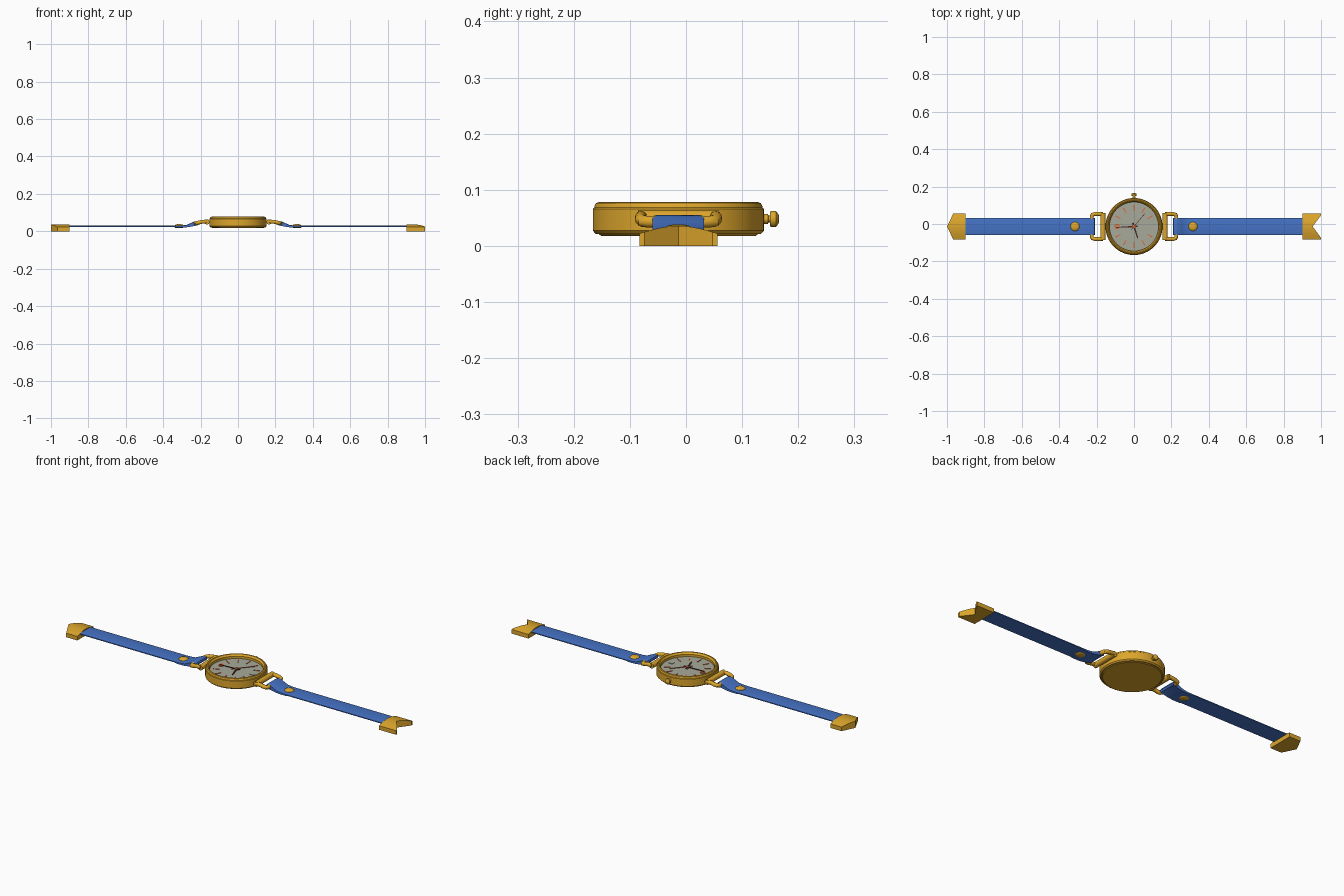
import bpy, bmesh, math
from mathutils import Vector, Matrix

if "Cube" in bpy.data.objects:
    bpy.data.objects.remove(bpy.data.objects["Cube"])

CY = -0.0135  # shared centre line of the watch


def mat(name, c):
    m = bpy.data.materials.new(name)
    m.diffuse_color = (*c, 1)
    m.use_nodes = True
    m.node_tree.nodes["Principled BSDF"].inputs["Base Color"].default_value = m.diffuse_color
    return m


GOLD = mat("gold", (0.72, 0.38, 0.025))
BLUE = mat("blue_strap", (0.06, 0.17, 0.56))
GREY = mat("dial_grey", (0.38, 0.40, 0.32))
RED = mat("marker_red", (0.75, 0.13, 0.03))
DARK = mat("hand_dark", (0.06, 0.02, 0.015))


def finish(name, bm, m, angle=35):
    bmesh.ops.remove_doubles(bm, verts=bm.verts, dist=1e-6)
    bmesh.ops.recalc_face_normals(bm, faces=bm.faces)
    me = bpy.data.meshes.new(name)
    bm.to_mesh(me)
    bm.free()
    me.materials.append(m)
    ob = bpy.data.objects.new(name, me)
    bpy.context.collection.objects.link(ob)
    bpy.ops.object.select_all(action='DESELECT')
    ob.select_set(True)
    bpy.context.view_layer.objects.active = ob
    bpy.ops.object.shade_smooth_by_angle(angle=math.radians(angle))
    return ob


def lathe(name, prof, m, n=64, matrix=Matrix()):
    bm = bmesh.new()
    vs = [bm.verts.new((r, 0, z)) for r, z in prof]
    es = [bm.edges.new(p) for p in zip(vs, vs[1:])]
    bmesh.ops.spin(bm, geom=vs + es, cent=(0, 0, 0), axis=(0, 0, 1),
                   angle=2 * math.pi, steps=n)
    bmesh.ops.transform(bm, matrix=matrix, verts=bm.verts)
    return finish(name, bm, m)


def loft(name, rings, m, closed=False):
    bm = bmesh.new()
    rs = [[bm.verts.new(p) for p in ring] for ring in rings]
    k = len(rs[0])
    for a, b in zip(rs, rs[1:] + rs[:1] if closed else rs[1:]):
        for i in range(k):
            j = (i + 1) % k
            bm.faces.new((a[i], a[j], b[j], b[i]))
    if not closed:
        bm.faces.new(rs[0])
        bm.faces.new(rs[-1])
    return finish(name, bm, m)


def tube(name, pts, r, m, n=14, closed=False):
    pts = [Vector(p) for p in pts]
    rings = []
    for i, p in enumerate(pts):
        if closed:
            d = pts[(i + 1) % len(pts)] - pts[i - 1]
        else:
            d = pts[min(i + 1, len(pts) - 1)] - pts[max(i - 1, 0)]
        d.normalize()
        u = d.cross(Vector((0, 0, 1))).normalized()
        v = u.cross(d)
        rings.append([p + r * (math.cos(t) * u + math.sin(t) * v)
                      for t in (2 * math.pi * q / n for q in range(n))])
    return loft(name, rings, m, closed)


def flat_bar(name, ang, r0, r1, w0, w1, z, m):
    # thin bar lying on the dial, pointing outward at an angle
    rot = Matrix.Translation((0, CY, 0)) @ Matrix.Rotation(math.radians(ang), 4, 'Z')
    outline = [(r0, -w0), (r1, -w1), (r1, w1), (r0, w0)]
    return loft(name, [[rot @ Vector((x, y, h)) for x, y in outline]
                       for h in (z, z + 0.0025)], m)


at = Matrix.Translation((0, CY, 0))

# case with back plate, bezel and recessed lip
lathe("watch_case", [(0, 0.018), (0.138, 0.018), (0.142, 0.021), (0.147, 0.021),
                     (0.1525, 0.027), (0.1525, 0.066), (0.150, 0.068), (0.150, 0.070),
                     (0.147, 0.076), (0.142, 0.078), (0.138, 0.077), (0.131, 0.068),
                     (0.131, 0.053), (0, 0.053)], GOLD, matrix=at)
lathe("dial", [(0, 0.054), (0.1305, 0.054), (0.1305, 0.056), (0, 0.056)], GREY, matrix=at)

# dial markers and hands
for i in range(12):
    if i not in (0, 6):
        flat_bar(f"hour_marker_{i}", 30 * i, 0.083, 0.115, 0.002, 0.003, 0.056, RED)
lathe("twelve_marker", [(0.006, 0.056), (0.006, 0.059), (0.014, 0.059), (0.014, 0.056)], RED,
      24, Matrix.Translation((-0.09, CY, 0)))
flat_bar("date_window", 0, 0.085, 0.108, 0.008, 0.008, 0.056, GREY)
flat_bar("minute_hand", 183, -0.02, 0.095, 0.004, 0.002, 0.060, DARK)
flat_bar("hour_hand", -72, -0.02, 0.065, 0.005, 0.003, 0.058, DARK)
flat_bar("second_hand", 50, -0.025, 0.09, 0.0012, 0.0012, 0.062, RED)
lathe("hand_pin", [(0, 0.056), (0.008, 0.056), (0.008, 0.065), (0, 0.066)], RED, 20, at)

# crown on the back side
lathe("crown", [(0, 0.135), (0.009, 0.135), (0.009, 0.146), (0.006, 0.147), (0.006, 0.150),
                (0.013, 0.150), (0.0145, 0.153), (0.0145, 0.160), (0.011, 0.163), (0.006, 0.166),
                (0, 0.166)], GOLD, 24,
      Matrix.Translation((0, 0, 0.048)) @ Matrix.Rotation(-math.pi / 2, 4, 'X'))


def clasp(name, s, outer):
    # arched end piece; outer(t) gives its tip line across the width
    rings = []
    for i in range(17):
        t = i / 8 - 1
        y, top = CY + 0.0695 * t, 0.022 + 0.0135 * math.cos(t * math.pi / 2)
        rings.append([(s * x, y, z) for x, z in
                      ((0.9, 0), (outer(abs(t)), 0), (outer(abs(t)), top), (0.9, top))])
    loft(name, rings, GOLD)


clasp("pointed_clasp", -1, lambda t: 1 - 0.034 * t)
clasp("notched_clasp", 1, lambda t: 0.955 + 0.045 * min(1, t * 1.15))

# strap side profile: folded around the lug bar, then thin to the clasp
STRAP = [(0.93, 0.030), (0.335, 0.030), (0.30, 0.031), (0.275, 0.034), (0.255, 0.043),
         (0.235, 0.052), (0.222, 0.055), (0.211, 0.051), (0.208, 0.043), (0.213, 0.035),
         (0.23, 0.031), (0.255, 0.024), (0.285, 0.020), (0.325, 0.020), (0.34, 0.023), (0.93, 0.023)]

for side, s in (("left", -1), ("right", 1)):
    rings = []
    for dy, dz in ((-0.046, -0.002), (-0.038, 0), (0.038, 0), (0.046, -0.002)):
        rings.append([(s * x, CY + dy, z + (dz if z > 0.025 else 0)) for x, z in STRAP])
    loft(f"{side}_strap", rings, BLUE)
    # rivet
    lathe(f"{side}_rivet", [(0, 0.017), (0.018, 0.017), (0.024, 0.021), (0.024, 0.031),
                            (0.019, 0.036), (0.010, 0.038), (0, 0.0385)], GOLD, 32,
          Matrix.Translation((s * 0.315, CY, 0)))
    # lug: bar against the case and a rounded loop holding the strap
    tube(f"{side}_lug_bar", [(s * 0.166, CY + y, 0.050) for y in (-0.072, -0.066, 0.066, 0.072)],
         0.014, GOLD, 20)
    arm = [(0.165, 0.066, 0.052), (0.19, 0.067, 0.051), (0.21, 0.067, 0.047),
           (0.222, 0.063, 0.044), (0.226, 0.054, 0.043), (0.226, 0.04, 0.043)]
    path = arm + [(x, -y, z) for x, y, z in reversed(arm)]
    tube(f"{side}_lug_loop", [(s * x, CY + y, z) for x, y, z in path], 0.0105, GOLD)
